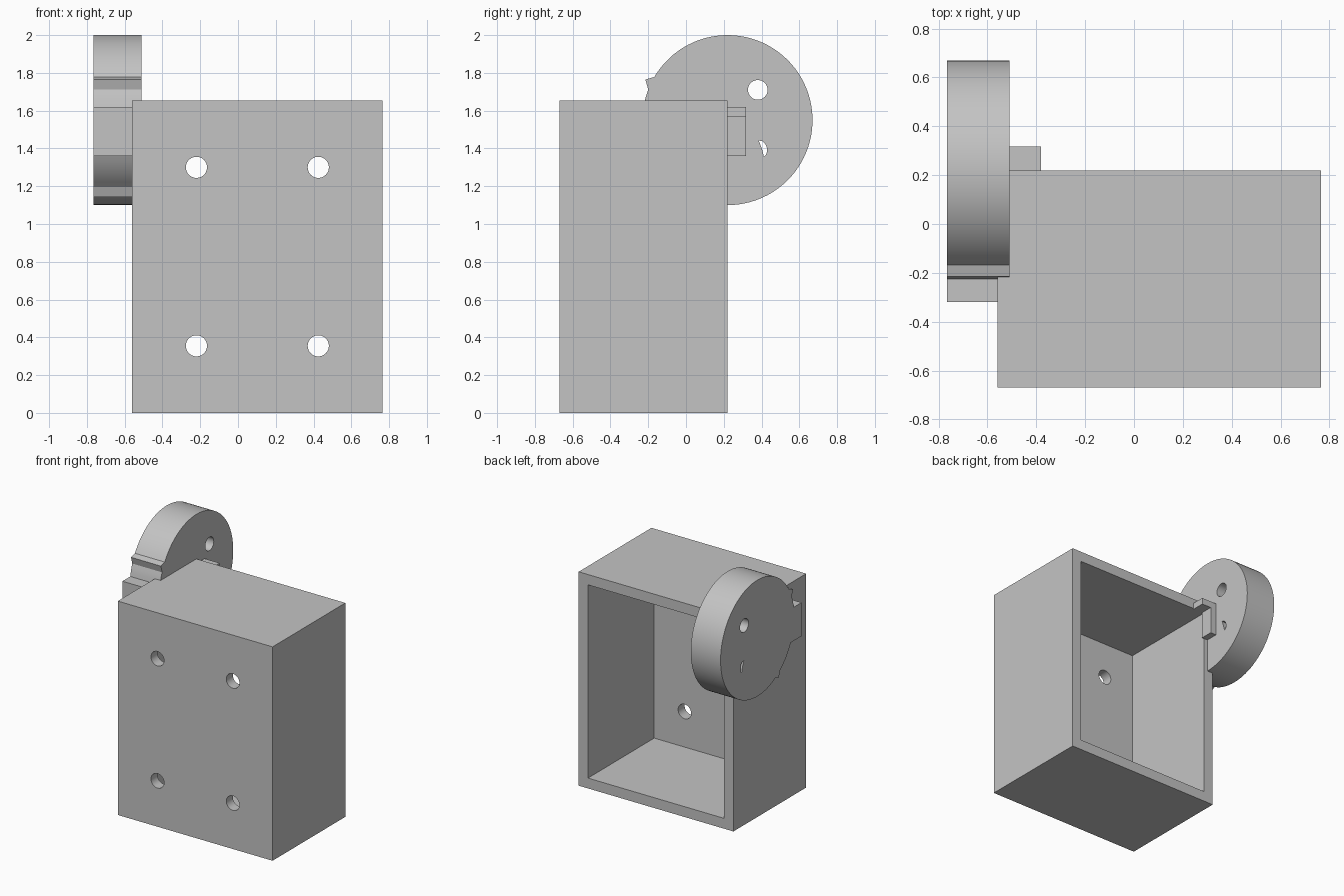
import bpy, bmesh
from math import sin, cos, pi, radians, atan2
from mathutils import Vector

if "Cube" in bpy.data.objects:
    bpy.data.objects.remove(bpy.data.objects["Cube"])

grey = bpy.data.materials.new("plain grey")
grey.use_nodes = True
colour = (0.55, 0.55, 0.55, 1)
grey.diffuse_color = colour
grey.node_tree.nodes["Principled BSDF"].inputs["Base Color"].default_value = colour


def prism(name, outline, start, sweep):
    """Extrude a closed outline of 3D points along the sweep vector."""
    bm = bmesh.new()
    face = bm.faces.new([bm.verts.new(Vector(p) + Vector(start)) for p in outline])
    top = bmesh.ops.extrude_face_region(bm, geom=[face])["geom"]
    bmesh.ops.translate(bm, vec=sweep, verts=[v for v in top if isinstance(v, bmesh.types.BMVert)])
    bmesh.ops.recalc_face_normals(bm, faces=bm.faces)
    mesh = bpy.data.meshes.new(name)
    bm.to_mesh(mesh)
    bm.free()
    mesh.materials.append(grey)
    obj = bpy.data.objects.new(name, mesh)
    bpy.context.collection.objects.link(obj)
    return obj


def block(name, x0, x1, y0, y1, z0, z1):
    outline = [(x0, y0, 0), (x1, y0, 0), (x1, y1, 0), (x0, y1, 0)]
    return prism(name, outline, (0, 0, z0), (0, 0, z1 - z0))


def ring(radius, count=40):
    return [(radius * cos(2 * pi * i / count), radius * sin(2 * pi * i / count)) for i in range(count)]


def cut(target, cutter):
    cutter.hide_render = True
    mod = target.modifiers.new("cut", 'BOOLEAN')
    mod.operation, mod.solver, mod.object = 'DIFFERENCE', 'EXACT', cutter
    select(target)
    bpy.ops.object.modifier_apply(modifier=mod.name)
    bpy.data.objects.remove(cutter)


def select(obj):
    bpy.ops.object.select_all(action='DESELECT')
    obj.select_set(True)
    bpy.context.view_layer.objects.active = obj


# Box with an open back and four screw holes in its front
wall = 0.08
left, right, front, back, height = -0.56, 0.765, -0.67, 0.22, 1.655
box = block("box", left, right, front, back, 0, height)
cut(box, block("cavity", left + wall, right - wall, front + wall, back + 0.1, wall, height - wall))
for x in (-0.22, 0.425):
    for z in (0.355, 1.30):
        circle = [(a, 0, b) for a, b in ring(0.056)]
        cut(box, prism("screw_cutter", circle, (x, front - 0.1, z), (0, 0.4, 0)))

# Round cam: arcs joined by an upper tooth, a square stop and a lower tooth
cy, cz, radius = 0.22, 1.55, 0.45
outer, inner = -0.765, -0.51


def arc(start, end):
    steps = max(2, round(abs(end - start) / 4))
    angles = [radians(start + (end - start) * i / steps) for i in range(steps + 1)]
    return [(cy + radius * cos(a), cz + radius * sin(a)) for a in angles]


profile = arc(-114, 149.5)
profile += [(-0.215, 1.765)]
profile += arc(159, 171)
profile += [(-0.32, 1.62), (-0.32, 1.36)]
profile += arc(205, 231)
profile = [p for p in profile if p[1] > 1.195 or p[0] > 0.02]
profile += [(-0.06, 1.197), (-0.04, 1.143), (0.0, 1.158)]
cam = prism("cam", [(0, y, z) for y, z in profile], (outer, 0, 0), (inner - outer, 0, 0))

# Pivot hole and crescent slot through the cam
circle = [(0, a, b) for a, b in ring(0.052)]
slot = [(0.385, 1.442), (0.405, 1.438), (0.421, 1.423), (0.429, 1.4),
        (0.427, 1.372), (0.413, 1.355), (0.403, 1.395)]
reach = (0.5, 0, 0)
cut(cam, prism("hole_cutter", circle, (outer - 0.1, 0.38, 1.71), reach))
cut(cam, prism("slot_cutter", [(0, y, z) for y, z in slot], (outer - 0.1, 0, 0), reach))

# Angled catch on the inner side of the cam, behind the box rim
catch = [(inner, 0, 1.36), (-0.46, 0, 1.36), (-0.46, 0, 1.57),
         (-0.38, 0, 1.57), (-0.38, 0, 1.62), (inner, 0, 1.62)]
prism("catch", catch, (0, back, 0), (0, 0.098, 0))

for obj in (box, cam):
    select(obj)
    bpy.ops.object.shade_smooth_by_angle(angle=radians(20))
